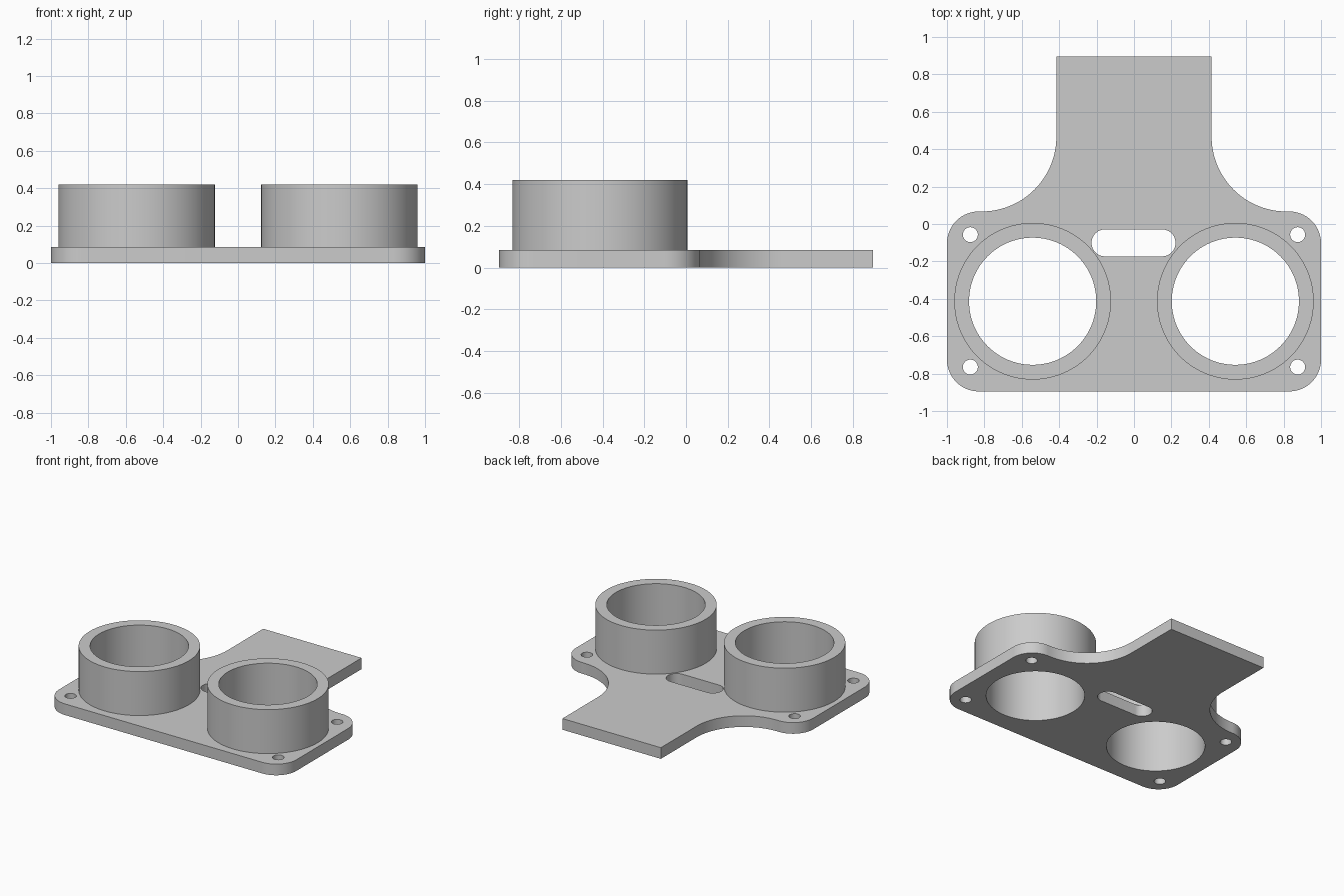
import bpy
import bmesh
from math import cos, sin, pi, radians

cube = bpy.data.objects.get("Cube")
if cube:
    bpy.data.objects.remove(cube, do_unlink=True)

PLATE_TOP, RING_TOP = 0.085, 0.42
RING_X, RING_Y, RING_R, BORE_R = 0.542, -0.413, 0.419, 0.34

grey = bpy.data.materials.new("plain grey")
grey.use_nodes = True
color = (0.6, 0.6, 0.6, 1)
grey.diffuse_color = color
grey.node_tree.nodes["Principled BSDF"].inputs["Base Color"].default_value = color


def arc(cx, cy, r, start, end, steps=24):
    """Points along an arc, angles in degrees."""
    angles = [radians(start + (end - start) * i / steps) for i in range(steps + 1)]
    return [(cx + r * cos(a), cy + r * sin(a)) for a in angles]


def circle(cx, cy, r, steps=96):
    return arc(cx, cy, r, 0, 360, steps)[:-1]


def extrude_profile(name, loops, z0, z1):
    """Fill an outline with holes and extrude it from z0 to z1."""
    curve = bpy.data.curves.new(name + "_profile", "CURVE")
    curve.dimensions = "2D"
    curve.fill_mode = "BOTH"
    curve.extrude = (z1 - z0) / 2
    for loop in loops:
        spline = curve.splines.new("POLY")
        spline.points.add(len(loop) - 1)
        for point, (x, y) in zip(spline.points, loop):
            point.co = (x, y, 0, 1)
        spline.use_cyclic_u = True
    temp = bpy.data.objects.new(name + "_profile", curve)
    mesh = bpy.data.meshes.new_from_object(temp)
    bpy.data.objects.remove(temp)
    bpy.data.curves.remove(curve)

    bm = bmesh.new()
    bm.from_mesh(mesh)
    bmesh.ops.remove_doubles(bm, verts=bm.verts, dist=1e-5)
    bmesh.ops.recalc_face_normals(bm, faces=bm.faces)
    bmesh.ops.translate(bm, verts=bm.verts, vec=(0, 0, (z0 + z1) / 2))
    bm.to_mesh(mesh)
    bm.free()

    mesh.name = name
    mesh.materials.clear()
    mesh.materials.append(grey)
    obj = bpy.data.objects.new(name, mesh)
    bpy.context.collection.objects.link(obj)
    bpy.ops.object.select_all(action="DESELECT")
    obj.select_set(True)
    bpy.context.view_layer.objects.active = obj
    bpy.ops.object.shade_smooth_by_angle(angle=radians(30))
    return obj


# Plate outline: rounded corners, concave fillets and a square-ended neck
corner, back, front = 0.17, 0.067, -0.895
half = arc(1 - corner, front + corner, corner, -90, 0)
half += arc(1 - corner, back - corner, corner, 0, 90)
half += arc(0.815, back + 0.4, 0.4, 270, 180, 36)
half.append((0.415, 0.895))
outline = half + [(-x, y) for x, y in reversed(half)]

# Slot, bores and screw holes through the plate
slot = arc(0.15, -0.101, 0.072, -90, 90) + arc(-0.155, -0.101, 0.072, 90, 270)
holes = [slot]
for side in (-1, 1):
    holes.append(circle(side * RING_X, RING_Y, BORE_R))
    for y in (-0.057, -0.765):
        holes.append(circle(side * 0.875, y, 0.04, 40))

extrude_profile("mounting_plate", [outline] + holes, 0, PLATE_TOP)

# Two upright tubes
for name, side in (("left_tube", 1), ("right_tube", -1)):
    x = side * RING_X
    extrude_profile(name, [circle(x, RING_Y, RING_R), circle(x, RING_Y, BORE_R)],
                    PLATE_TOP, RING_TOP)
